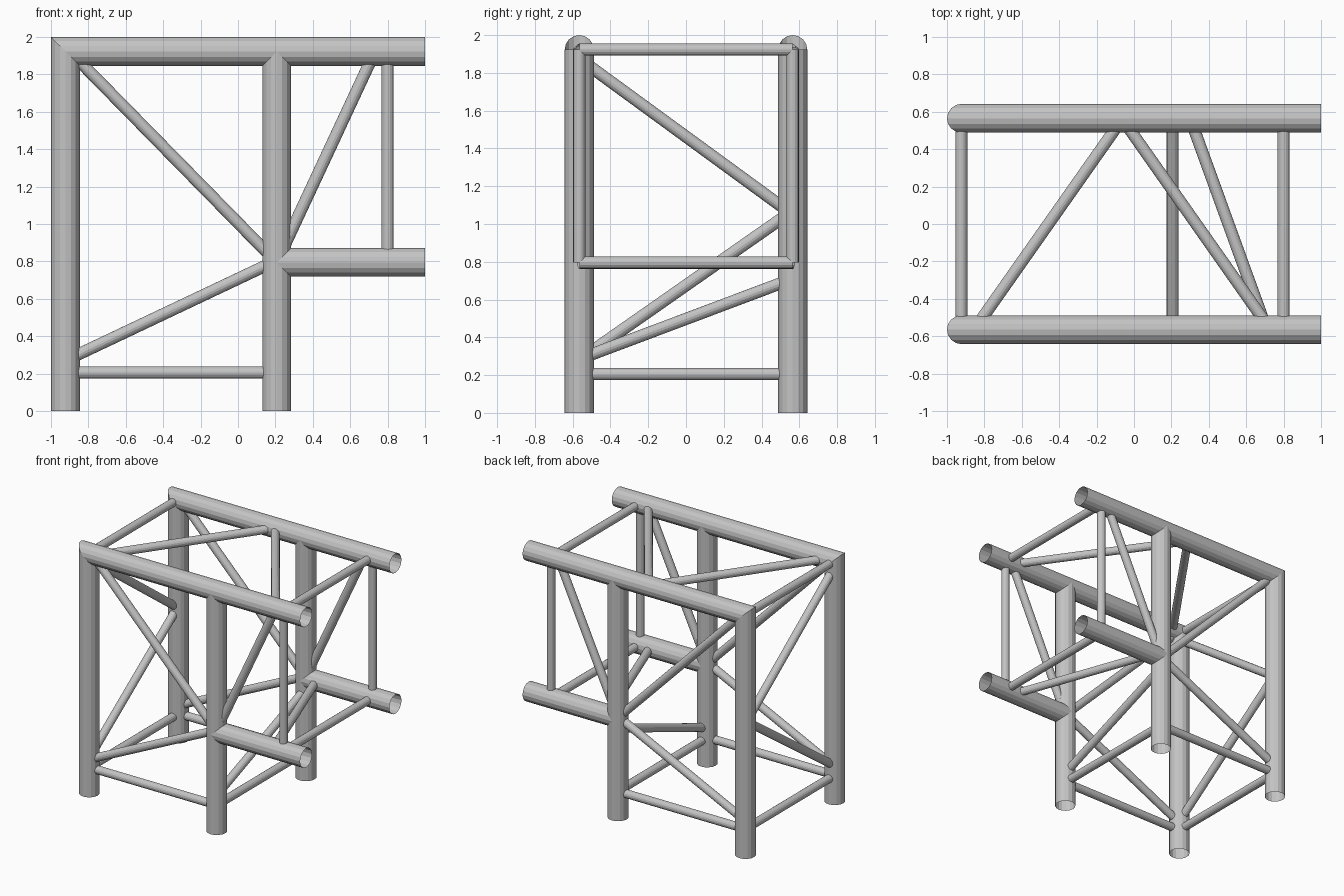
import bpy, bmesh, math
from mathutils import Vector

cube = bpy.data.objects.get("Cube")
if cube:
    bpy.data.objects.remove(cube, do_unlink=True)

metal = bpy.data.materials.new("light_grey_metal")
metal.use_nodes = True
grey = (0.55, 0.55, 0.55, 1)
metal.diffuse_color = grey
metal.node_tree.nodes["Principled BSDF"].inputs["Base Color"].default_value = grey

SIDES = 16
CHORD_R, BRACE_R = 0.077, 0.032
SIDE_Y = 0.565                      # distance of each side frame from the middle
END_X, MID_X, OUT_X = -0.923, 0.207, 0.8
TOP, ARM, LOW = 1.923, 0.795, 0.205  # heights of the chord and brace lines


def tube(name, start, end, radius, mitre=None):
    """Open tube; mitre is the normal of an optional cut plane at its end."""
    a, b = Vector(start), Vector(end)
    axis = (b - a).normalized()
    ref = Vector((0, 1, 0)) if abs(axis.y) < 0.5 else Vector((0, 0, 1))
    u = (ref - axis * ref.dot(axis)).normalized()
    v = axis.cross(u)
    bm = bmesh.new()
    ring_a, ring_b = [], []
    for i in range(SIDES):
        t = math.tau * i / SIDES
        off = (u * math.cos(t) + v * math.sin(t)) * radius
        shift = Vector((0, 0, 0))
        if mitre:
            n = Vector(mitre)
            shift = axis * (-off.dot(n) / axis.dot(n))
        ring_a.append(bm.verts.new(a + off))
        ring_b.append(bm.verts.new(b + off + shift))
    for i in range(SIDES):
        j = (i + 1) % SIDES
        bm.faces.new((ring_a[i], ring_a[j], ring_b[j], ring_b[i]))
    mesh = bpy.data.meshes.new(name)
    bm.to_mesh(mesh)
    bm.free()
    mesh.materials.append(metal)
    obj = bpy.data.objects.new(name, mesh)
    bpy.context.collection.objects.link(obj)


# Two matching side frames
side_braces = {
    "low_rail": ((END_X, LOW), (MID_X, LOW)),
    "lower_diagonal": ((END_X, 0.27), (MID_X, 0.805)),
    "upper_diagonal": ((-0.9, TOP), (MID_X, ARM)),
    "arm_diagonal": ((MID_X, ARM), (0.733, TOP)),
    "arm_post": ((OUT_X, ARM), (OUT_X, TOP)),
}
for side, y in (("front", -SIDE_Y), ("back", SIDE_Y)):
    corner = (END_X, y, TOP)
    tube(side + "_end_leg", (END_X, y, 0), corner, CHORD_R, (1, 0, 1))
    tube(side + "_top_chord", (1, y, TOP), corner, CHORD_R, (1, 0, 1))
    tube(side + "_middle_leg", (MID_X, y, 0), (MID_X, y, TOP), CHORD_R)
    tube(side + "_arm_chord", (MID_X, y, ARM), (1, y, ARM), CHORD_R)
    for name, ((x1, z1), (x2, z2)) in side_braces.items():
        tube(side + "_" + name, (x1, y, z1), (x2, y, z2), BRACE_R)

# Braces running from the front frame to the back frame
cross_braces = {
    "top_end_crossbar": ((END_X, TOP), (END_X, TOP)),
    "top_outer_crossbar": ((OUT_X, TOP), (OUT_X, TOP)),
    "arm_outer_crossbar": ((OUT_X, ARM), (OUT_X, ARM)),
    "low_end_crossbar": ((END_X, LOW), (END_X, LOW)),
    "low_middle_crossbar": ((MID_X, LOW), (MID_X, LOW)),
    "end_upper_diagonal": ((END_X, 1.875), (END_X, 1.05)),
    "end_lower_diagonal": ((END_X, 0.28), (END_X, 1.07)),
    "middle_diagonal": ((MID_X, 0.285), (MID_X, 0.71)),
    "top_inner_diagonal": ((-0.855, TOP), (-0.06, TOP)),
    "top_outer_diagonal": ((0.73, TOP), (-0.065, TOP)),
    "arm_floor_diagonal": ((0.71, ARM), (0.3, ARM)),
}
for name, ((x1, z1), (x2, z2)) in cross_braces.items():
    tube(name, (x1, -SIDE_Y, z1), (x2, SIDE_Y, z2), BRACE_R)
